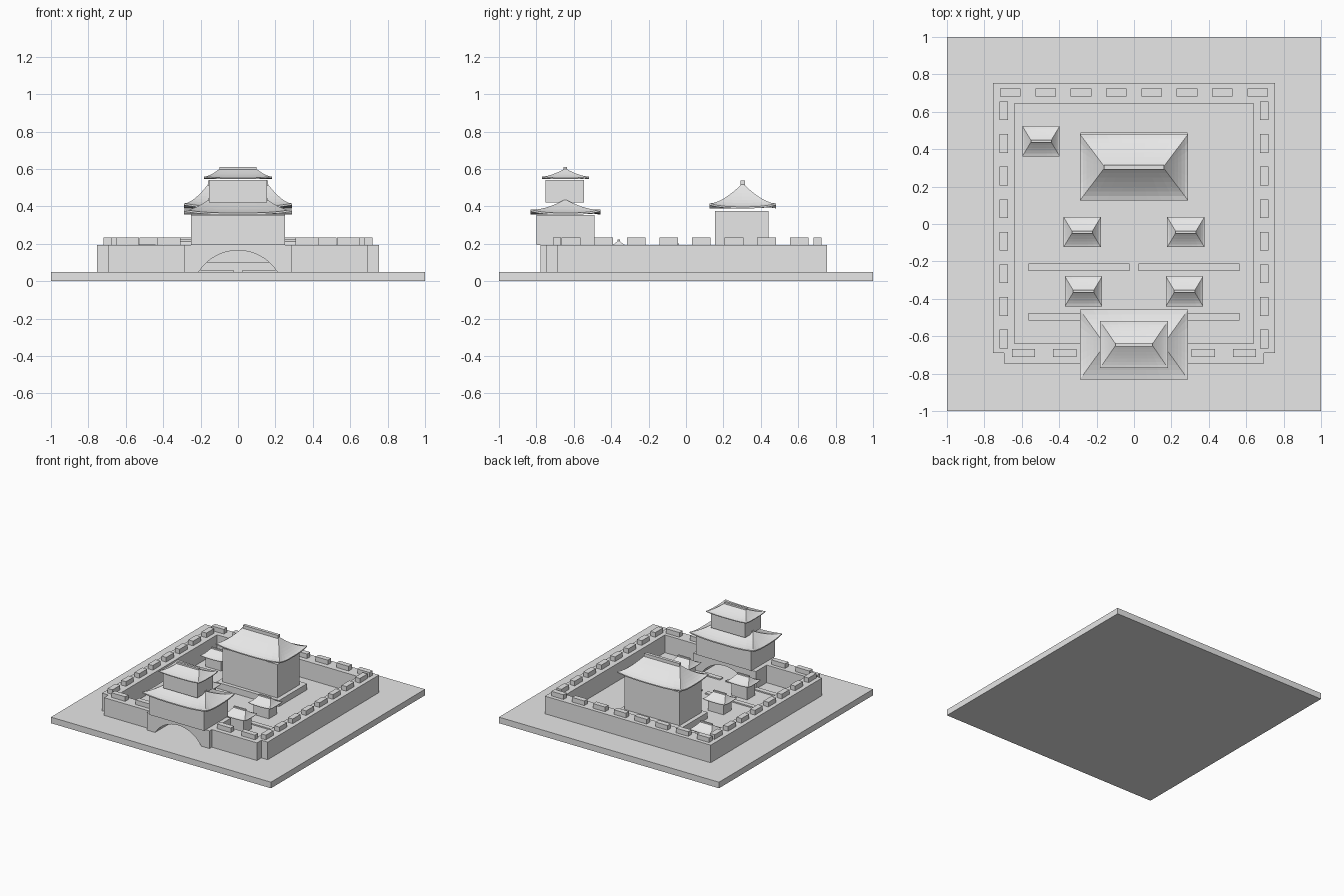
import bpy, bmesh, math

if "Cube" in bpy.data.objects:
    bpy.data.objects.remove(bpy.data.objects["Cube"], do_unlink=True)

stone = bpy.data.materials.new("pale grey")
stone.use_nodes = True
stone.diffuse_color = (0.8, 0.8, 0.8, 1)
stone.node_tree.nodes["Principled BSDF"].inputs["Base Color"].default_value = (0.8, 0.8, 0.8, 1)


def finish(name, bm):
    bmesh.ops.recalc_face_normals(bm, faces=bm.faces[:])
    mesh = bpy.data.meshes.new(name)
    bm.to_mesh(mesh)
    bm.free()
    mesh.materials.append(stone)
    obj = bpy.data.objects.new(name, mesh)
    bpy.context.collection.objects.link(obj)
    return obj


def box(name, x0, x1, y0, y1, z0, z1):
    bm = bmesh.new()
    bmesh.ops.create_cube(bm, size=1)
    for v in bm.verts:
        v.co = (x0 + (v.co.x + .5) * (x1 - x0),
                y0 + (v.co.y + .5) * (y1 - y0),
                z0 + (v.co.z + .5) * (z1 - z0))
    return finish(name, bm)


def block(name, cx, cy, hx, hy, z0, z1):
    return box(name, cx - hx, cx + hx, cy - hy, cy + hy, z0, z1)


def roof(name, cx, cy, hx, hy, ridge, eave, height, lift, cap, levels=7, seg=8):
    """Hipped roof with concave slopes, upturned corners and a ridge beam."""
    bm = bmesh.new()
    corners = [(-1, -1), (1, -1), (1, 1), (-1, 1)]

    def ring(t, drop=0):
        ex, ey = hx + (ridge - hx) * t, hy + (.006 - hy) * t
        verts = []
        for k, (ax, ay) in enumerate(corners):
            bx, by = corners[(k + 1) % 4]
            for s in range(seg):
                f = s / seg
                curl = lift * abs(2 * f - 1) ** 3 * (1 - t) ** 2
                z = eave + height * t ** 1.4 + curl - drop
                verts.append(bm.verts.new((cx + ex * (ax + (bx - ax) * f),
                                           cy + ey * (ay + (by - ay) * f), z)))
        return verts

    rings = [ring(0, .05 * hy)] + [ring(i / levels) for i in range(levels + 1)]
    n = len(rings[0])
    for low, high in zip(rings, rings[1:]):
        for i in range(n):
            j = (i + 1) % n
            bm.faces.new((low[i], low[j], high[j], high[i]))
    bm.faces.new(rings[0])
    bm.faces.new(rings[-1])
    obj = finish(name, bm)
    top = eave + height
    block(name + "_ridge", cx, cy, ridge, .06 * hy + .002, top - .01, top + cap)
    return obj


# Ground slab and curtain wall
BASE, TOP = .05, .195
box("ground_slab", -1, 1, -1, 1, 0, BASE)
for side, s in (("left", 1), ("right", -1)):
    a, b = sorted((s * .64, s * .753))
    box(side + "_wall", a, b, -.69, .755, BASE, TOP)
    a, b = sorted((s * .28, s * .695))
    box(side + "_front_wall", a, b, -.747, -.64, BASE, TOP)
box("back_wall", -.64, .64, .643, .755, BASE, TOP)

# Battlements
for s in (-1, 1):
    for i in range(8):
        block("side_merlon", s * .697, -.615 + .1743 * i, .022, .05, TOP, .233)
    for x in (.37, .59):
        block("front_merlon", s * x, -.69, .062, .021, TOP, .233)
for i in range(8):
    block("back_merlon", (i - 3.5) * .189, .703, .055, .021, TOP, .233)

# Gate block with an arched passage
half, rise = .21, .115
radius = (half ** 2 + rise ** 2) / (2 * rise)
sweep = math.asin(half / radius)
centre = BASE + rise - radius
outline = [(.285, BASE), (.285, TOP), (-.285, TOP), (-.285, BASE)]
for i in range(17):
    a = sweep * (i / 8 - 1)
    outline.append((radius * math.sin(a), centre + radius * math.cos(a)))
bm = bmesh.new()
face = bm.faces.new([bm.verts.new((x, -.777, z)) for x, z in outline])
moved = bmesh.ops.extrude_face_region(bm, geom=[face])["geom"]
bmesh.ops.translate(bm, vec=(0, .277, 0),
                    verts=[g for g in moved if isinstance(g, bmesh.types.BMVert)])
finish("gate_block", bm)

# Gate tower, two storeys
block("gate_lower_storey", 0, -.645, .25, .155, TOP, .355)
roof("gate_lower_roof", 0, -.645, .29, .187, .16, .365, .07, .018, .006)
block("gate_upper_storey", 0, -.648, .155, .102, .42, .54)
roof("gate_upper_roof", 0, -.645, .182, .126, .10, .552, .048, .008, .012)

# Main hall on its platform
box("hall_platform", -.285, .285, .125, .49, BASE, .1)
block("hall_body", 0, .298, .25, .143, .1, .375)
roof("hall_roof", 0, .303, .29, .178, .16, .398, .12, .018, .02)

# Small pavilions
for name, x, y, eave in (("front_pavilion", .27, -.36, .167),
                         ("middle_pavilion", .277, -.043, .145)):
    for s in (-1, 1):
        block(name + "_body", s * x, y, .07, .052, BASE, eave - .004)
        roof(name + "_roof", s * x, y, .1, .081, .055, eave, .047, .006, .01, 5, 6)
block("rear_pavilion_body", -.497, .443, .07, .052, BASE, .136)
roof("rear_pavilion_roof", -.497, .443, .1, .081, .055, .14, .047, .006, .01, 5, 6)

# Low courtyard kerbs
for s in (-1, 1):
    a, b = sorted((s * .025, s * .565))
    box("middle_kerb", a, b, -.25, -.212, BASE, .06)
    box("front_kerb", a, b, -.517, -.477, BASE, .06)
